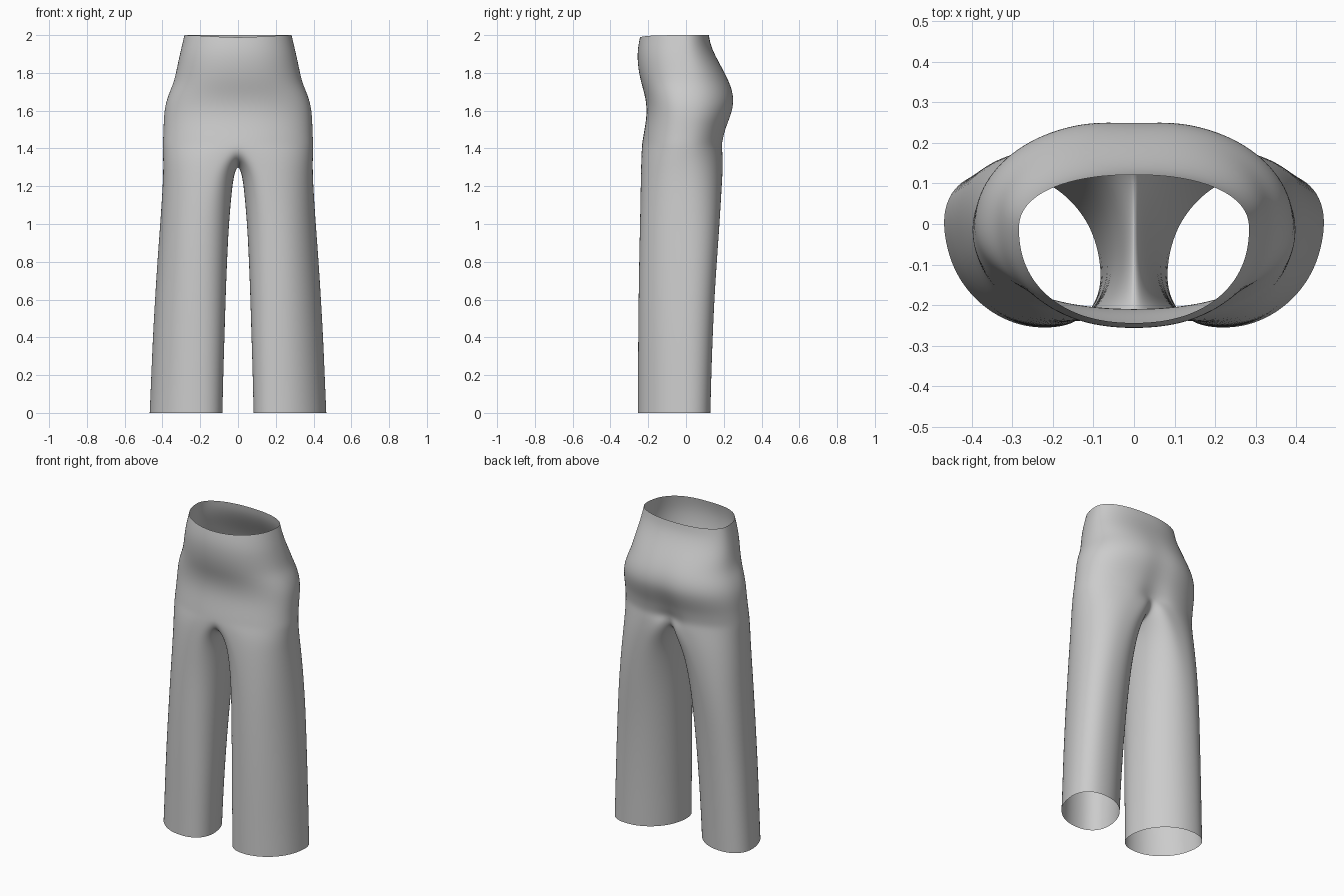
import bpy, bmesh
from math import sin, cos, pi, exp, copysign

if "Cube" in bpy.data.objects:
    bpy.data.objects.remove(bpy.data.objects["Cube"])

N = 16  # segments in each half of a leg ring

# torso rings: z, half width, front y, back y, widest y, back cleft depth
TORSO = [
    (2.00, .285, -.245, .122, -.01, 0),
    (1.95, .297, -.254, .130, -.01, 0),
    (1.89, .311, -.259, .156, -.01, 0),
    (1.82, .326, -.254, .196, 0, .001),
    (1.75, .341, -.239, .234, 0, .004),
    (1.69, .368, -.221, .256, 0, .008),
    (1.63, .387, -.210, .261, 0, .012),
    (1.57, .394, -.210, .245, 0, .018),
    (1.51, .396, -.219, .222, -.005, .024),
    (1.46, .398, -.228, .210, -.01, .034),
    (1.42, .400, -.234, .204, -.015, .05),
]
# leg rings: z, outer x, inner x, seam x, front y, back y, widest y, skew, inner drop
LEG = [
    (1.42, .400, 0, 0, -.234, .204, -.015, 0, .11),
    (1.385, .399, .016, .055, -.236, .201, -.015, 0, .11),
    (1.33, .397, .025, .11, -.238, .197, -.02, .005, .10),
    (1.25, .397, .033, .155, -.240, .193, -.02, .012, .08),
    (1.13, .403, .042, .195, -.242, .186, -.02, .02, .05),
    (.98, .412, .052, .225, -.245, .177, -.025, .028, .02),
    (.80, .424, .061, .243, -.249, .164, -.03, .036, 0),
    (.60, .435, .070, .255, -.252, .151, -.04, .042, 0),
    (.40, .445, .077, .263, -.254, .142, -.05, .048, 0),
    (.20, .452, .085, .269, -.255, .135, -.055, .052, 0),
    (.00, .460, .090, .274, -.256, .130, -.06, .055, 0),
]


def power(v, p):
    return copysign(abs(v) ** p, v) if abs(v) > 1e-6 else 0.0


def section_y(s, front, back, mid, x, cleft, p):
    y = mid + power(s, p) * ((back - mid) if s > 0 else (mid - front))
    return y - cleft * exp(-(x / .07) ** 2) * max(s, 0)


bm = bmesh.new()

# hip and waist half rings, from front centre round to back centre
torso_rings = []
for z, w, f, b, m, cleft in TORSO:
    ring = []
    for k in range(N + 1):
        a = -pi / 2 + pi * k / N
        x = w * power(cos(a), .9)
        front_dip = .012 * exp(-(x / .2) ** 2) * max(-sin(a), 0) * max(0, (z - 1.9) / .1)
        ring.append(bm.verts.new((x, section_y(sin(a), f, b, m, x, cleft, .9), z - front_dip)))
    torso_rings.append(ring)
for r0, r1 in zip(torso_rings, torso_rings[1:]):
    for k in range(N):
        bm.faces.new((r0[k], r1[k], r1[k + 1], r0[k + 1]))

# crotch line and leg rings; the first ring reuses the lowest torso ring
leg_rings = []
for i, (z, wo, wi, seam, f, b, m, skew, drop) in enumerate(LEG):
    ring = list(torso_rings[-1]) if i == 0 else []
    for k in range(len(ring), 2 * N):
        a = -pi / 2 + pi * k / N
        c, s = cos(a), sin(a)
        reach = (wo - seam) if c > 0 else (seam - wi)
        x = seam + reach * power(c, .92) + skew * s
        if i == 0:
            x = 0
        cleft = .05 if i == 0 else (.02 if i == 1 else 0)
        y = section_y(s, f, b, m, x, cleft, .92)
        ring.append(bm.verts.new((x, y, z - drop * max(-c, 0) ** .8)))
    leg_rings.append(ring)
for r0, r1 in zip(leg_rings, leg_rings[1:]):
    for k in range(2 * N):
        j = (k + 1) % (2 * N)
        bm.faces.new((r0[k], r1[k], r1[j], r0[j]))

bmesh.ops.recalc_face_normals(bm, faces=bm.faces)
for face in bm.faces:
    face.smooth = True
mesh = bpy.data.meshes.new("trousers")
bm.to_mesh(mesh)
bm.free()
trousers = bpy.data.objects.new("trousers", mesh)
bpy.context.collection.objects.link(trousers)

# mirror to the other leg, then smooth the cloth
mirror = trousers.modifiers.new("mirror", 'MIRROR')
mirror.use_clip = True
mirror.merge_threshold = .0005
smooth = trousers.modifiers.new("smooth", 'SUBSURF')
smooth.levels = smooth.render_levels = 2
